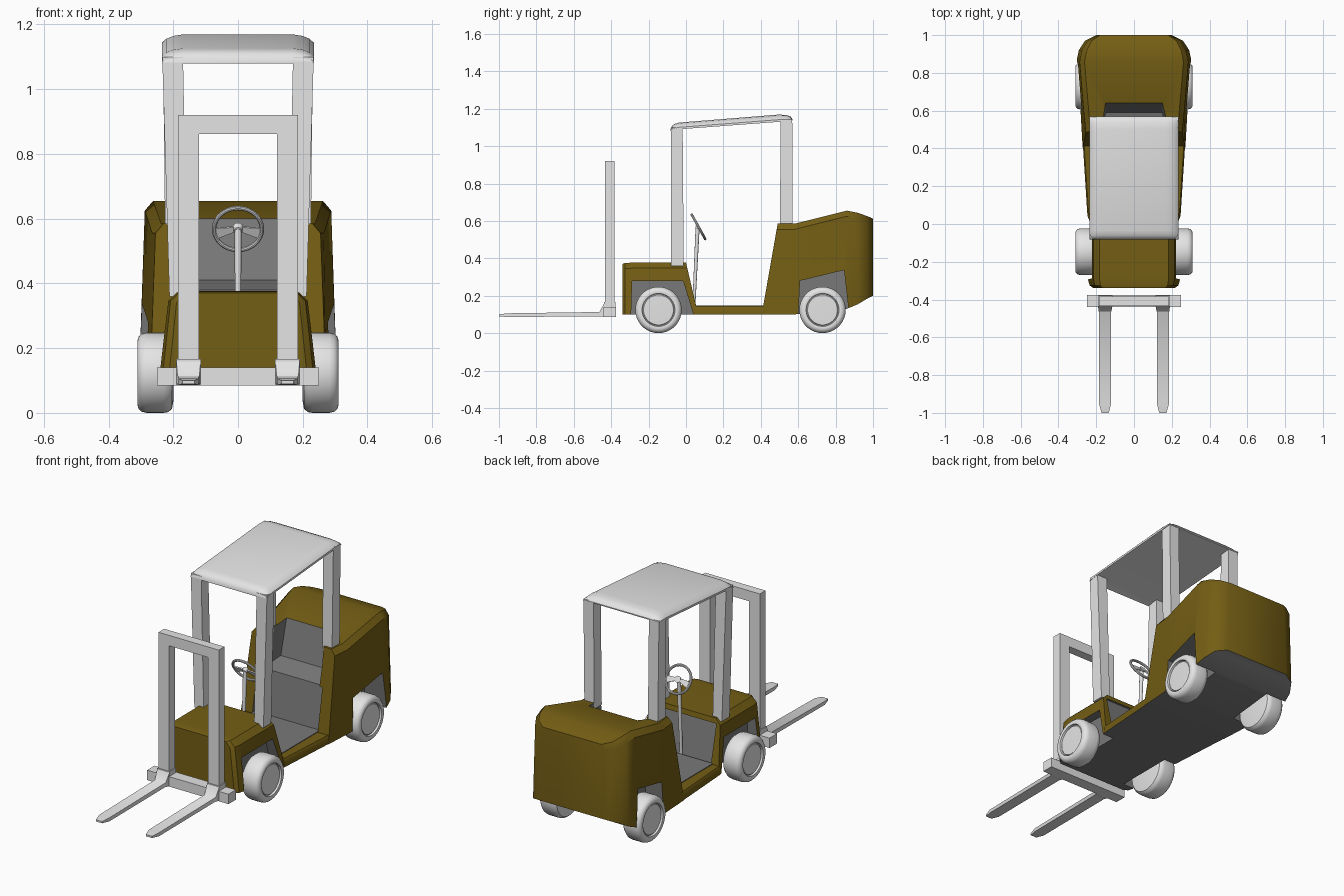
import bpy, bmesh, math
from mathutils import Matrix, Vector

if "Cube" in bpy.data.objects:
    bpy.data.objects.remove(bpy.data.objects["Cube"])


def material(name, rgb):
    m = bpy.data.materials.new(name)
    m.diffuse_color = (*rgb, 1)
    m.use_nodes = True
    m.node_tree.nodes["Principled BSDF"].inputs["Base Color"].default_value = m.diffuse_color
    return m


OLIVE = material("olive paint", (0.175, 0.112, 0.007))
DARK = material("dark grey", (0.19, 0.19, 0.19))
LIGHT = material("light grey", (0.78, 0.78, 0.78))


def finish(name, bm, mats, rule=None):
    bmesh.ops.recalc_face_normals(bm, faces=bm.faces)
    for f in bm.faces:
        f.normal_update()
        f.material_index = rule(f) if rule else 0
    me = bpy.data.meshes.new(name)
    bm.to_mesh(me)
    bm.free()
    for m in mats:
        me.materials.append(m)
    ob = bpy.data.objects.new(name, me)
    bpy.context.collection.objects.link(ob)
    return ob


def loft(name, rings, mats, rule=None):
    """Skin a row of equal-length point rings and cap both ends."""
    bm = bmesh.new()
    vs = [[bm.verts.new(p) for p in r] for r in rings]
    n = len(rings[0])
    for a, b in zip(vs, vs[1:]):
        for i in range(n):
            j = (i + 1) % n
            bm.faces.new((a[i], a[j], b[j], b[i]))
    bm.faces.new(vs[0])
    bm.faces.new(vs[-1])
    return finish(name, bm, mats, rule)


def rect_z(x0, x1, y0, y1, z):
    return [(x0, y0, z), (x1, y0, z), (x1, y1, z), (x0, y1, z)]


def rect_y(xc, w, y, z0, z1):
    return [(xc - w, y, z0), (xc + w, y, z0), (xc + w, y, z1), (xc - w, y, z1)]


def box(name, x0, x1, y0, y1, z0, z1, mat=LIGHT):
    return loft(name, [rect_z(x0, x1, y0, y1, z0), rect_z(x0, x1, y0, y1, z1)], [mat])


def body_ring(yt, yb, zb, zt, wb, wm, wt, c=0.03):
    """Body cross-section with chamfered top corners, leaning from yb to yt."""
    half = [(wb, zb), (wm, zt - c), (wt, zt)]
    pts = half + [(-x, z) for x, z in reversed(half)]
    return [(x, yb + (yt - yb) * (z - zb) / (zt - zb), z) for x, z in pts]


def cut(ob, rings):
    """Cut a dark-lined recess out of a body part."""
    tool = loft("cutter", rings, [OLIVE, DARK], lambda f: 1)
    mod = ob.modifiers.new("cut", 'BOOLEAN')
    mod.operation, mod.solver, mod.object = 'DIFFERENCE', 'EXACT', tool
    bpy.context.view_layer.objects.active = ob
    bpy.ops.object.modifier_apply(modifier=mod.name)
    bpy.data.objects.remove(tool)


def under(f):
    return 1 if f.normal.z < -0.5 else 0


# Body: hood, floor, rear
hood = loft("hood", [
    body_ring(-.34, -.34, .10, .370, .215, .19, .165),
    body_ring(-.325, -.325, .10, .375, .235, .208, .178),
    body_ring(-.29, -.29, .10, .377, .245, .215, .183),
    body_ring(.0, .065, .10, .377, .245, .215, .183)], [OLIVE, DARK], under)
rear = loft("rear_body", [
    body_ring(.49, .405, .10, .585, .272, .255, .23),
    body_ring(.58, .58, .10, .585, .282, .265, .238),
    body_ring(.86, .86, .13, .655, .305, .288, .262),
    body_ring(.92, .92, .155, .643, .292, .276, .25),
    body_ring(.97, .97, .185, .625, .26, .247, .225),
    body_ring(1.0, 1.0, .20, .612, .20, .19, .18)], [OLIVE, DARK], under)
loft("floor", [body_ring(.05, .05, .10, .145, .247, .247, .24, .012),
               body_ring(.44, .44, .10, .145, .272, .272, .265, .012)],
     [OLIVE, DARK], under)
box("floor_mat", -.2, .2, .05, .45, .12, .149, DARK)

# Wheel arches
for s in (-1, 1):
    for ob, prof in ((hood, [(-.295, .05), (-.288, .278), (-.015, .278), (.055, .05)]),
                     (rear, [(.598, .05), (.61, .28), (.845, .337), (.878, .05)])):
        cut(ob, [[(s * x, y, z) for y, z in prof] for x in (.175, .4)])


def recess(w0, y0, za, zb, w1, yb, yt, z0, z1):
    return [rect_y(0, w0, y0, za, zb),
            [(-w1, yb, z0), (w1, yb, z0), (w1, yt, z1), (-w1, yt, z1)]]


# Dashboard, seat base and seat recesses
cut(hood, recess(.2, .12, .13, .35, .19, .045, -.005, .13, .35))
cut(rear, recess(.205, .30, .147, .36, .20, .432, .472, .147, .38))
cut(rear, recess(.205, .36, .35, .75, .15, .59, .68, .41, .75))

# Wheels
TYRE = [(0, -.055), (.09, -.055), (.112, -.051), (.122, -.038), (.124, -.025),
        (.124, .028), (.120, .043), (.110, .053), (.098, .056), (.088, .054),
        (.086, .043), (.083, .043), (.08, .048), (0, .05)]
for s, side in ((-1, "left"), (1, "right")):
    for y, end in ((-.147, "front"), (.73, "rear")):
        bm = bmesh.new()
        vs = [bm.verts.new((x, 0, r)) for r, x in TYRE]
        es = [bm.edges.new(p) for p in zip(vs, vs[1:])]
        bmesh.ops.spin(bm, geom=vs + es, cent=(0, 0, 0), axis=(1, 0, 0),
                       angle=2 * math.pi, steps=36)
        bmesh.ops.remove_doubles(bm, verts=bm.verts, dist=1e-5)
        bm.transform(Matrix.Translation((s * .255, y, .124)) @ Matrix.Diagonal((s, 1, 1, 1)))
        finish(f"{end}_{side}_wheel", bm, [LIGHT])


# Roof
def roof_ring(y, zb, zt):
    h = zt - zb
    half = [(.235, zb), (.235, zb + .3 * h), (.222, zb + .65 * h), (.20, zb + .88 * h), (.17, zt)]
    return [(x, y, z) for x, z in half + [(-x, z) for x, z in reversed(half)]]


loft("roof", [roof_ring(*p) for p in (
    (-.083, 1.08, 1.09), (-.075, 1.083, 1.108), (-.06, 1.086, 1.119), (-.035, 1.09, 1.126),
    (.50, 1.13, 1.169), (.54, 1.134, 1.165), (.56, 1.136, 1.157), (.57, 1.137, 1.143))], [LIGHT])

# Roof posts, mast uprights, collars and forks on each side
for s, side in ((-1, "left"), (1, "right")):
    def span(a, b):
        return sorted((s * a, s * b))
    loft(f"front_post_{side}", [rect_z(*span(.155, .212), -.08, -.012, .36),
                                rect_z(*span(.17, .234), -.08, -.018, 1.10)], [LIGHT])
    loft(f"rear_post_{side}", [rect_z(*span(.165, .225), .503, .57, .55),
                               rect_z(*span(.17, .232), .505, .568, 1.145)], [LIGHT])
    box(f"mast_upright_{side}", *span(.12, .185), -.433, -.383, .09, .92)
    box(f"mast_collar_{side}", *span(.115, .19), -.438, -.378, .13, .166)
    c = s * .153
    loft(f"fork_{side}", [rect_y(c, .038, -.435, .087, .166), rect_y(c, .037, -.44, .087, .155),
                          rect_y(c, .034, -.462, .09, .115), rect_y(c, .032, -.465, .09, .113),
                          rect_y(c, .031, -.955, .086, .106), rect_y(c, .019, -1.0, .09, .1)],
         [LIGHT])
box("mast_top_bar", -.12, .12, -.433, -.383, .862, .92)
box("carriage_bar", -.25, .25, -.44, -.375, .085, .14)

# Steering wheel, spokes, hub and column
TILT = Matrix.Translation((0, .067, .568)) @ Matrix.Rotation(math.radians(-61), 4, 'X')
bpy.ops.mesh.primitive_torus_add(major_radius=.074, minor_radius=.007,
                                 major_segments=32, minor_segments=10)
rim = bpy.context.object
rim.name = "steering_wheel_rim"
rim.data.materials.append(LIGHT)
rim.matrix_world = TILT
for s, side in ((-1, "left"), (1, "right")):
    sp = loft(f"steering_spoke_{side}",
              [[(s * x, y0, -.004), (s * x, y1, -.004), (s * x, y1, .003), (s * x, y0, .003)]
               for x, y0, y1 in ((.008, -.008, .008), (.07, -.004, .035))], [LIGHT])
    sp.matrix_world = TILT


def rod(name, a, b, r0, r1):
    a, b = Vector(a), Vector(b)
    bm = bmesh.new()
    bmesh.ops.create_cone(bm, cap_ends=True, segments=16, radius1=r0, radius2=r1,
                          depth=(b - a).length)
    q = (b - a).to_track_quat('Z', 'Y').to_matrix().to_4x4()
    bm.transform(Matrix.Translation((a + b) / 2) @ q)
    return finish(name, bm, [LIGHT])


rod("steering_hub", (0, -0.0, -.012), (0, 0, .007), .012, .018).matrix_world = TILT
rod("steering_column", (0, .042, .146), (0, .062, .566), .008, .011)

# Smooth shading that keeps hard edges
for ob in bpy.data.objects:
    ob.select_set(True)
bpy.context.view_layer.objects.active = rim
bpy.ops.object.shade_smooth_by_angle(angle=math.radians(35))
